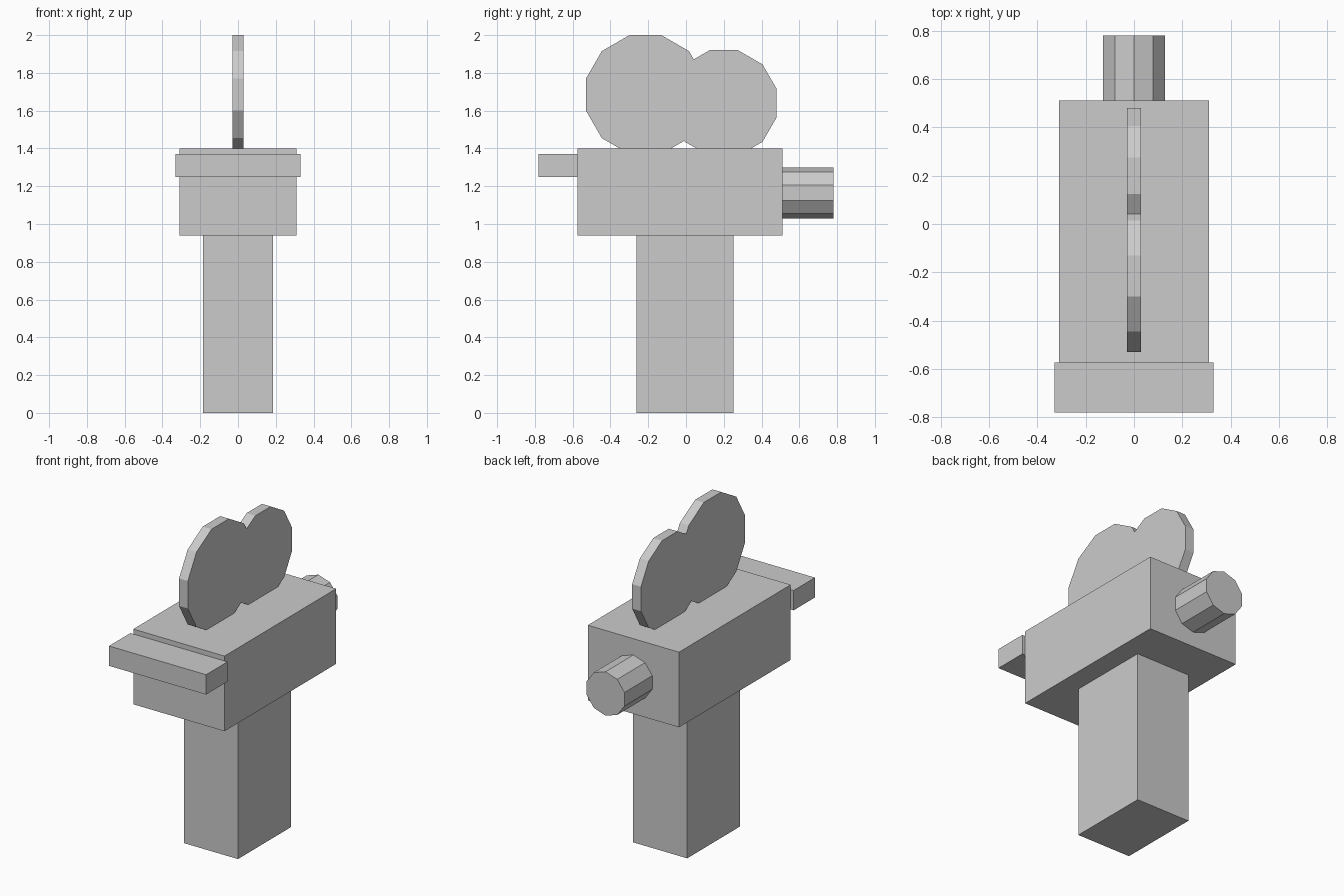
import bpy
import math
from mathutils import Matrix

cube = bpy.data.objects.get("Cube")
if cube:
    bpy.data.objects.remove(cube, do_unlink=True)

# Single plain grey
COLOUR = (0.6, 0.6, 0.6, 1)
grey = bpy.data.materials.new("plain grey")
grey.diffuse_color = COLOUR
grey.use_nodes = True
grey.node_tree.nodes["Principled BSDF"].inputs["Base Color"].default_value = COLOUR


def finish(name, matrix):
    """Name the new primitive, bake its placement and colour it."""
    obj = bpy.context.object
    obj.name = obj.data.name = name
    obj.data.transform(matrix)
    obj.data.materials.append(grey)
    return obj


def box(name, half_width, y0, y1, z0, z1):
    """Box centred on x = 0 between the given limits."""
    bpy.ops.mesh.primitive_cube_add(size=1)
    place = Matrix.Translation((0, (y0 + y1) / 2, (z0 + z1) / 2))
    return finish(name, place @ Matrix.Diagonal((2 * half_width, y1 - y0, z1 - z0, 1)))


def prism(name, sides, radius, depth, centre, axis, turn):
    """Faceted cylinder tipped from z onto the x or y axis."""
    bpy.ops.mesh.primitive_cylinder_add(vertices=sides, radius=radius, depth=depth)
    tip = Matrix.Rotation(math.pi / 2, 4, "Y" if axis == "X" else "X")
    spin = Matrix.Rotation(turn, 4, "Z")
    return finish(name, Matrix.Translation(centre) @ tip @ spin)


# Handle, body and front cross bar
box("handle", 0.184, -0.263, 0.251, 0, 0.938)
box("camera_body", 0.31, -0.574, 0.511, 0.938, 1.4)
box("front_bar", 0.33, -0.781, -0.574, 1.248, 1.37)

# Ten-sided barrel at the back
prism("rear_barrel", 10, 0.135, 0.27, (0, 0.646, 1.165), "Y", 0)

# Two film reels joined into one flat plate, sunk into the body
reels = prism("film_reels", 12, 0.326, 0.06, (0, -0.215, 1.685), "X", math.pi / 12)
small = prism("small_reel", 12, 0.29, 0.06, (0, 0.2, 1.64), "X", math.pi / 12)
union = reels.modifiers.new("join reels", "BOOLEAN")
union.operation = "UNION"
union.solver = "EXACT"
union.object = small
bpy.context.view_layer.objects.active = reels
bpy.ops.object.modifier_apply(modifier=union.name)
bpy.data.objects.remove(small, do_unlink=True)
